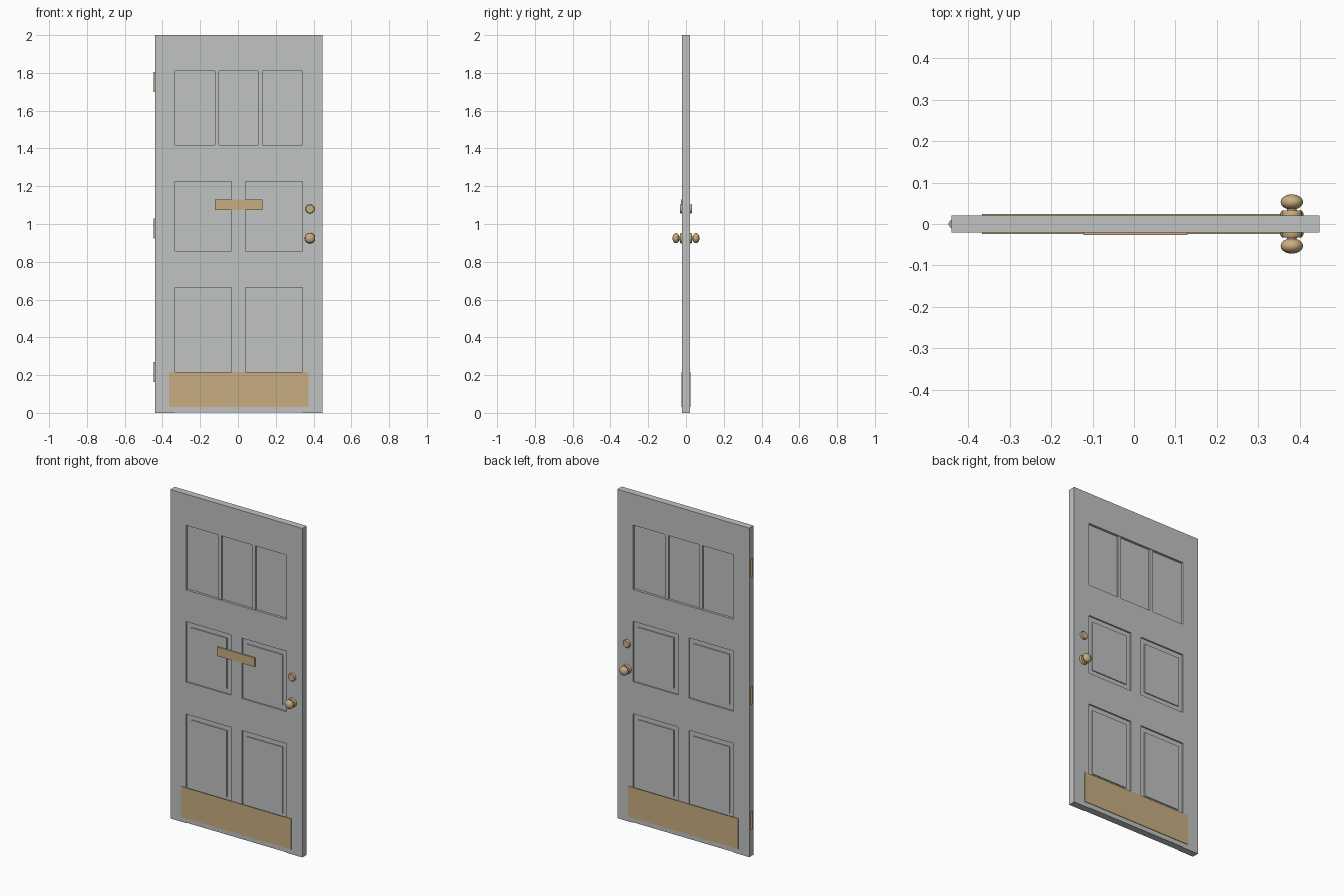
import bpy, bmesh, math
from mathutils import Matrix

cube = bpy.data.objects.get("Cube")
if cube:
    bpy.data.objects.remove(cube, do_unlink=True)


def material(name, color):
    m = bpy.data.materials.new(name)
    m.use_nodes = True
    m.diffuse_color = color
    m.node_tree.nodes["Principled BSDF"].inputs["Base Color"].default_value = color
    return m


GREY = material("grey_paint", (0.53, 0.55, 0.545, 1))
BRASS = material("brass", (0.58, 0.42, 0.22, 1))


def finish(name, bm, mat):
    bmesh.ops.recalc_face_normals(bm, faces=bm.faces)
    me = bpy.data.meshes.new(name)
    bm.to_mesh(me)
    bm.free()
    me.materials.append(mat)
    ob = bpy.data.objects.new(name, me)
    bpy.context.collection.objects.link(ob)
    return ob


def box(name, x0, x1, y0, y1, z0, z1, mat=GREY):
    bm = bmesh.new()
    bmesh.ops.create_cube(bm, size=1)
    bmesh.ops.scale(bm, vec=(x1 - x0, y1 - y0, z1 - z0), verts=bm.verts)
    bmesh.ops.translate(bm, vec=((x0 + x1) / 2, (y0 + y1) / 2, (z0 + z1) / 2), verts=bm.verts)
    return finish(name, bm, mat)


def lathe(name, profile, side, x, z, steps=32):
    """Spin (radius, depth) points around the y axis on one side of the door."""
    bm = bmesh.new()
    verts = [bm.verts.new((r, side * d, 0)) for r, d in profile]
    edges = [bm.edges.new(pair) for pair in zip(verts, verts[1:])]
    bmesh.ops.spin(bm, geom=verts + edges, cent=(0, 0, 0), axis=(0, 1, 0),
                   angle=math.tau, steps=steps)
    bmesh.ops.remove_doubles(bm, verts=bm.verts, dist=1e-5)
    bmesh.ops.translate(bm, vec=(x, 0, z), verts=bm.verts)
    smooth(finish(name, bm, BRASS))


def smooth(ob):
    bpy.ops.object.select_all(action="DESELECT")
    ob.select_set(True)
    bpy.context.view_layer.objects.active = ob
    bpy.ops.object.shade_smooth_by_angle(angle=math.radians(35))


C = 0.0035            # middle of the leaf
OUTER, INNER = 0.444, 0.338
T = 0.021             # half thickness of the frame
MULLION = 0.037

# Stiles and rails
for side, s in (("left", 1), ("right", -1)):
    xs = sorted((C + s * INNER, C + s * OUTER))
    box(side + "_stile", *xs, -T, T, 0, 2)
RAILS = {"bottom": (0.003, 0.2), "middle": (0.663, 0.858),
         "lock": (1.225, 1.418), "top": (1.81, 2)}
for name, (z0, z1) in RAILS.items():
    box(name + "_rail", C - INNER, C + INNER, -T, T, z0, z1)

# Lower and middle panels: thin core, raised fields and a central mullion
for row, z0, z1 in (("lower", 0.2, 0.663), ("middle", 0.858, 1.225)):
    box(row + "_mullion", C - MULLION, C + MULLION, -T, T, z0, z1)
    for side, s in (("left", 1), ("right", -1)):
        a, b = sorted((C + s * MULLION, C + s * INNER))
        name = f"{row}_{side}_panel"
        box(name, a, b, -0.012, 0.012, z0, z1)
        g = 0.03
        box(name + "_field", a + g, b - g, -0.018, 0.018, z0 + g, z1 - g)

# Upper panel with two slim bars
box("upper_panel", C - INNER, C + INNER, -0.006, 0.006, 1.418, 1.81)
for side, s in (("left", 1), ("right", -1)):
    x = C + s * 0.114
    box(side + "_upper_bar", x - 0.011, x + 0.011, -0.017, 0.017, 1.418, 1.81)

# Kick plates and letter plate
for side, s in (("front", -1), ("back", 1)):
    ys = sorted((s * T, s * 0.0245))
    box(side + "_kick_plate", C - 0.37, C + 0.37, *ys, 0.03, 0.216, BRASS)
box("letter_plate", C - 0.126, C + 0.126, -0.0265, -0.0175, 1.075, 1.13, BRASS)

# Knobs and deadbolts on both faces
HX = 0.381
knob = [(0, 0.02), (0.028, 0.02), (0.028, 0.026), (0.024, 0.032), (0.012, 0.033), (0.011, 0.038)]
for i in range(13):
    t = math.radians(155 - i * 155 / 12)
    knob.append((0.027 * math.sin(t), 0.053 + 0.0185 * math.cos(t)))
bolt = [(0, 0.02), (0.024, 0.02), (0.024, 0.028), (0.021, 0.033), (0, 0.033)]
for side, s in (("front", -1), ("back", 1)):
    lathe(side + "_knob", knob, s, HX, 0.925)
    lathe(side + "_deadbolt", bolt, s, HX, 1.08)

# Hinge barrels on the right edge
for name, z in (("lower", 0.217), ("middle", 0.977), ("upper", 1.752)):
    bm = bmesh.new()
    bmesh.ops.create_cone(bm, cap_ends=True, segments=24, radius1=0.0105, radius2=0.0105,
                          depth=0.106, matrix=Matrix.Translation((-0.437, 0, z)))
    smooth(finish(name + "_hinge", bm, BRASS))
